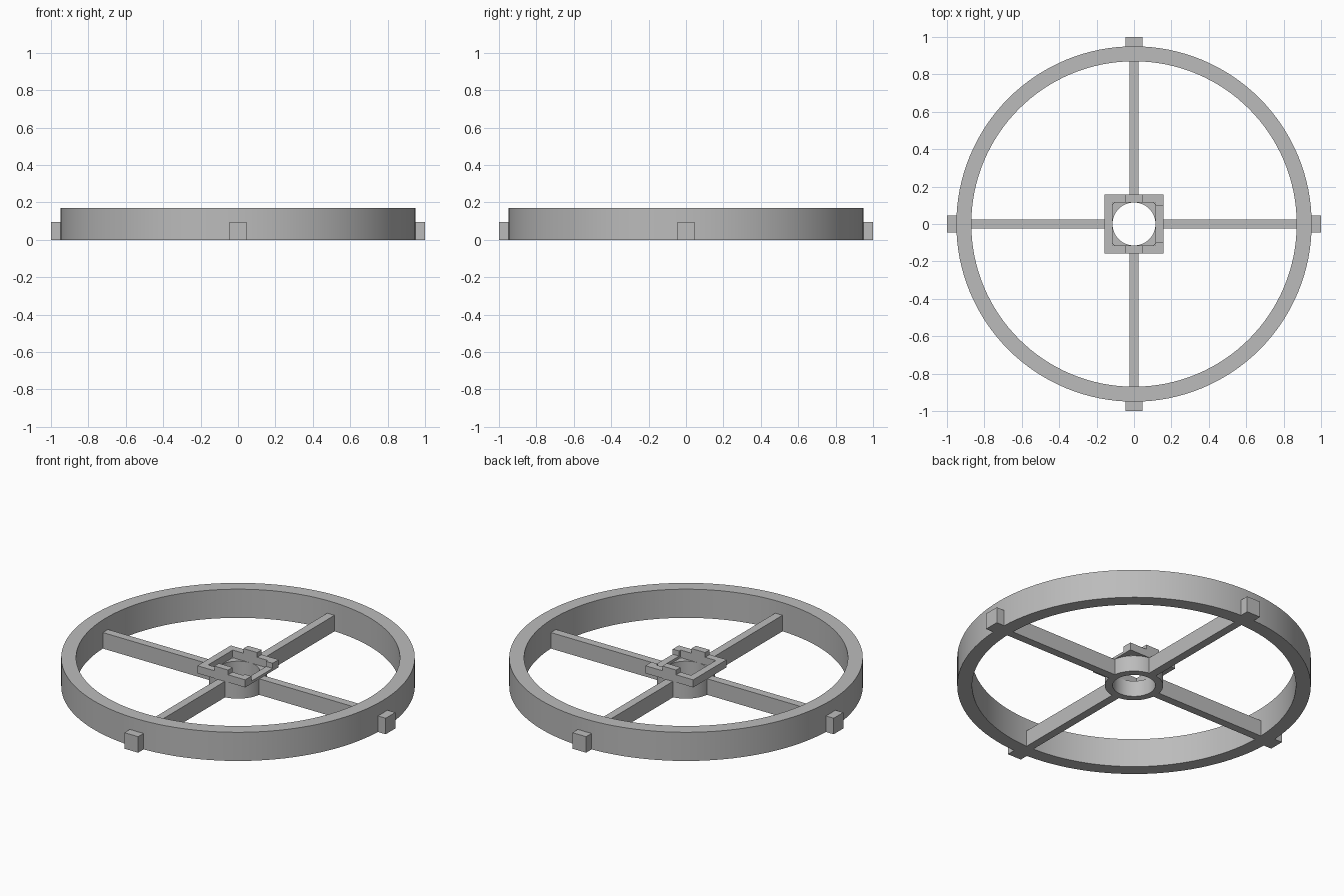
import bpy, bmesh, math
from mathutils import Matrix

if "Cube" in bpy.data.objects:
    bpy.data.objects.remove(bpy.data.objects["Cube"])

grey = bpy.data.materials.new("light grey")
grey.diffuse_color = (0.5, 0.5, 0.5, 1)
grey.use_nodes = True
grey.node_tree.nodes["Principled BSDF"].inputs["Base Color"].default_value = grey.diffuse_color


def finish(name, bm):
    bmesh.ops.recalc_face_normals(bm, faces=bm.faces)
    mesh = bpy.data.meshes.new(name)
    bm.to_mesh(mesh)
    bm.free()
    mesh.materials.append(grey)
    obj = bpy.data.objects.new(name, mesh)
    bpy.context.collection.objects.link(obj)
    return obj


def box(name, x0, x1, y0, y1, z0, z1, turn=0):
    bm = bmesh.new()
    bmesh.ops.create_cube(bm, size=1)
    for v in bm.verts:
        v.co = ((x0 + x1) / 2 + v.co.x * (x1 - x0),
                (y0 + y1) / 2 + v.co.y * (y1 - y0),
                (z0 + z1) / 2 + v.co.z * (z1 - z0))
    bm.transform(Matrix.Rotation(turn, 4, 'Z'))
    return finish(name, bm)


def tube(name, r_in, r_out, height, sides):
    # rectangular section swept round the z axis
    bm = bmesh.new()
    section = [(r_in, 0), (r_out, 0), (r_out, height), (r_in, height)]
    rings = []
    for i in range(sides):
        a = 2 * math.pi * i / sides
        rings.append([bm.verts.new((r * math.cos(a), r * math.sin(a), z))
                      for r, z in section])
    for i in range(sides):
        a, b = rings[i], rings[(i + 1) % sides]
        for k in range(4):
            n = (k + 1) % 4
            bm.faces.new((a[k], b[k], b[n], a[n]))
    obj = finish(name, bm)
    bpy.ops.object.select_all(action='DESELECT')
    obj.select_set(True)
    bpy.context.view_layer.objects.active = obj
    bpy.ops.object.shade_smooth_by_angle(angle=math.radians(30))
    return obj


def cut(target, cutter):
    mod = target.modifiers.new("cut", 'BOOLEAN')
    mod.operation = 'DIFFERENCE'
    mod.solver = 'EXACT'
    mod.object = cutter
    cutter.hide_render = True
    cutter.hide_viewport = True


# Outer rim and central hub
tube("rim", 0.87, 0.95, 0.17, 128)
tube("hub", 0.115, 0.157, 0.095, 64)

# Four spokes and the locating tabs outside the rim
for i in range(4):
    turn = i * math.pi / 2
    box("spoke_%d" % (i + 1), 0.15, 0.875, -0.024, 0.024, 0, 0.095, turn)
    box("tab_%d" % (i + 1), 0.945, 1.0, -0.045, 0.045, 0, 0.095, turn)

# Square socket on the hub, with a lowered side at +x
S, H = 0.157, 0.115
socket = box("socket", -S, S, -S, S, 0.095, 0.14)
cut(socket, box("socket_opening_cutter", -H, H, -H, H, 0.05, 0.2))
cut(socket, box("socket_slot_cutter", 0.08, 0.2, -0.1, 0.1, 0.11, 0.2))

# Raised clips on two opposite sides
for name, s in (("front_clip", -1), ("back_clip", 1)):
    y0, y1 = sorted((s * H, s * S))
    box(name, -0.045, 0.045, y0, y1, 0.135, 0.168)
